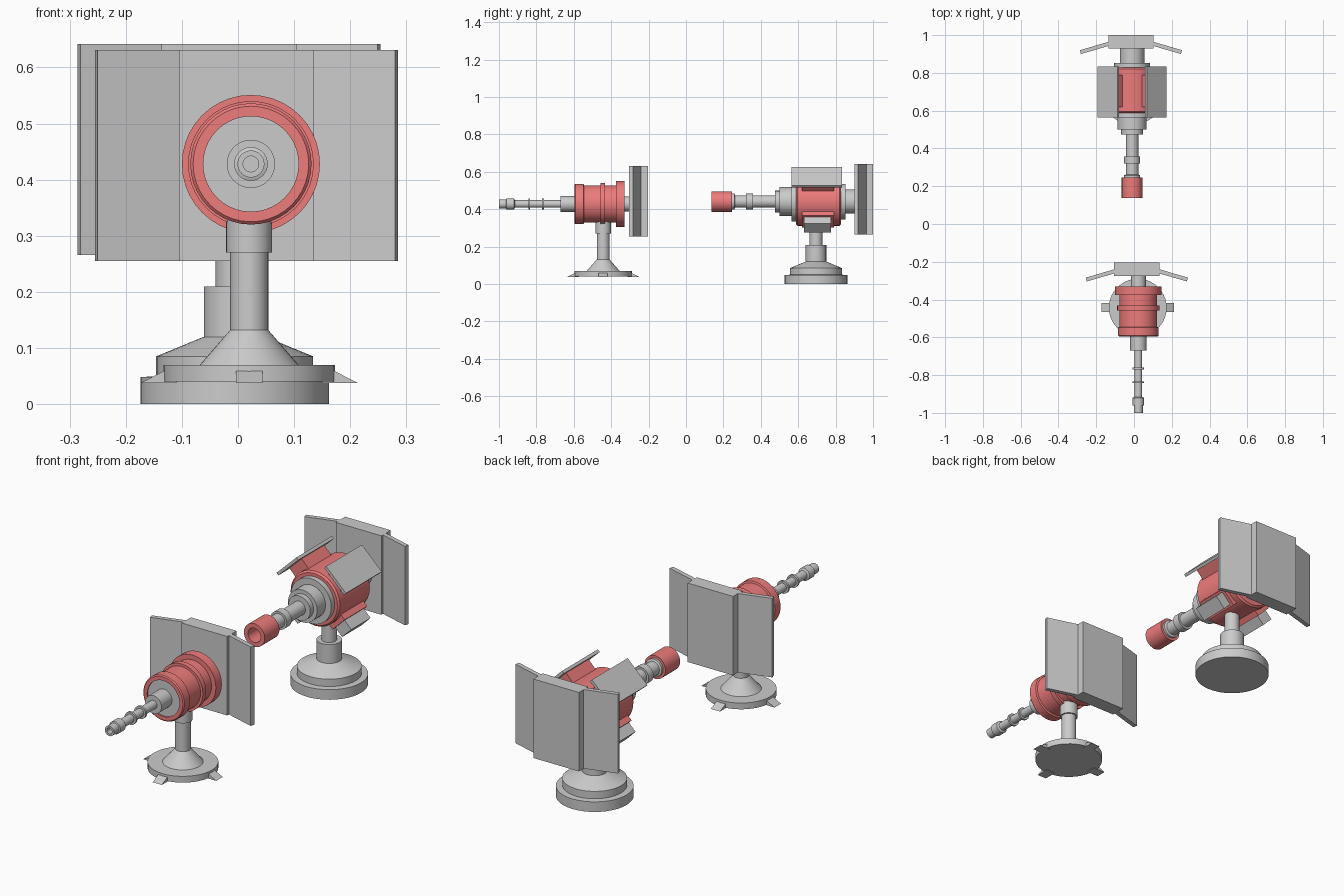
import bpy, bmesh, math
from mathutils import Matrix, Vector

if "Cube" in bpy.data.objects:
    bpy.data.objects.remove(bpy.data.objects["Cube"])

red = bpy.data.materials.new("red_paint")
red.diffuse_color = (0.85, 0.2, 0.2, 1)
red.use_nodes = True
red.node_tree.nodes["Principled BSDF"].inputs["Base Color"].default_value = red.diffuse_color


def finish(name, bm, mat=None, smooth=False):
    bmesh.ops.recalc_face_normals(bm, faces=bm.faces)
    me = bpy.data.meshes.new(name)
    bm.to_mesh(me)
    bm.free()
    ob = bpy.data.objects.new(name, me)
    bpy.context.collection.objects.link(ob)
    if mat:
        me.materials.append(mat)
    if smooth:
        bpy.ops.object.select_all(action='DESELECT')
        ob.select_set(True)
        bpy.context.view_layer.objects.active = ob
        bpy.ops.object.shade_smooth_by_angle(angle=math.radians(30))
    return ob


def lathe(name, profile, base, along_y=False, mat=None, n=40):
    """Spin (radius, position) points round z, or round y when along_y."""
    bm = bmesh.new()
    vs = [bm.verts.new((r, 0, p)) for r, p in profile]
    es = [bm.edges.new(e) for e in zip(vs, vs[1:])]
    bmesh.ops.spin(bm, geom=vs + es, cent=(0, 0, 0), axis=(0, 0, 1),
                   angle=math.tau, steps=n, use_duplicate=False)
    bmesh.ops.remove_doubles(bm, verts=bm.verts, dist=1e-5)
    if along_y:
        bm.transform(Matrix.Rotation(-math.pi / 2, 4, 'X'))
    bm.transform(Matrix.Translation(base))
    return finish(name, bm, mat, True)


def extrude(name, outline, to3d, depth, mat=None):
    """Solid from a flat outline; to3d maps 2D points to 3D."""
    bm = bmesh.new()
    face = bm.faces.new([bm.verts.new(to3d(*p)) for p in outline])
    new = bmesh.ops.extrude_face_region(bm, geom=[face])["geom"]
    bmesh.ops.translate(bm, vec=Vector(depth),
                        verts=[v for v in new if isinstance(v, bmesh.types.BMVert)])
    return finish(name, bm, mat)


def radial_box(name, axis, angle, r0, r1, width, y0, y1, mat=None):
    """Box reaching from r0 to r1 away from a y axis at the given angle."""
    bm = bmesh.new()
    bmesh.ops.create_cube(bm, size=1)
    bm.transform(Matrix.Translation((axis[0], (y0 + y1) / 2, axis[1]))
                 @ Matrix.Rotation(-angle, 4, 'Y')
                 @ Matrix.Translation(((r0 + r1) / 2, 0, 0))
                 @ Matrix.Diagonal((r1 - r0, y1 - y0, width, 1)))
    return finish(name, bm, mat)


def shield(prefix, cx, back, z0):
    h = (0, 0, 0.376)
    place = lambda x, y: (cx + x, back + y, z0)
    extrude(prefix + "_shield_centre",
            [(-.12, -.07), (.12, -.07), (.12, 0), (-.12, 0)], place, h)
    for s, side in ((-1, "left"), (1, "right")):
        wing = [(.11, -.033), (.27, -.08), (.265, -.10), (.11, -.055)]
        extrude(f"{prefix}_shield_{side}", [(s * x, y) for x, y in wing], place, h)


# ---- Front turret ----
ax, az, py = 0.023, 0.428, -0.443
A = (ax, 0, az)
lathe("front_barrel", [
    (0, -.93), (.014, -.93), (.014, -1), (.024, -1), (.024, -.962), (.03, -.96), (.03, -.92),
    (.02, -.915), (.02, -.843), (.03, -.843), (.03, -.833), (.02, -.833),
    (.02, -.77), (.03, -.77), (.03, -.76), (.02, -.76), (.02, -.67),
    (.043, -.67), (.043, -.58), (0, -.58)], A, True)
lathe("front_face_plate", [(0, -.59), (.086, -.59), (.086, -.57), (0, -.57)], A, True)
lathe("front_body", [
    (0, -.58), (.085, -.58), (.085, -.595), (.103, -.595), (.108, -.59), (.108, -.548),
    (.1, -.545), (.1, -.457), (.112, -.457), (.112, -.432), (.1, -.432), (.1, -.375),
    (.123, -.375), (.123, -.33), (0, -.33)], A, True, red)
lathe("front_rear_link", [(0, -.34), (.04, -.34), (.04, -.26), (0, -.26)], A, True)
shield("front", 0.015, -0.204, 0.255)
lathe("front_pedestal", [
    (0, .04), (.153, .04), (.153, .07), (.088, .07), (.034, .132), (.034, .27),
    (.041, .27), (.041, .36), (0, .36)], (0.02, py, 0))

# Four wedge feet
for i in range(4):
    rot = Matrix.Rotation(i * math.pi / 2, 3, 'Z')
    extrude(f"front_foot_{i + 1}", [(.13, .038), (.193, .038), (.15, .06), (.13, .06)],
            lambda r, z: Vector((0.02, py, 0)) + rot @ Vector((r, -.024, z)),
            rot @ Vector((0, .048, 0)))

# ---- Back turret ----
bx, bz, qy = -0.01, 0.441, 0.695
B = (bx, 0, bz)
lathe("back_muzzle", [
    (0, .22), (.034, .22), (.034, .137), (.055, .137), (.055, .247), (0, .247)], B, True, red)
lathe("back_barrel", [
    (0, .24), (.043, .24), (.043, .258), (.033, .262), (.033, .32), (.043, .32), (.043, .357),
    (.033, .357), (.033, .475), (.058, .475), (.058, .50), (.077, .50), (.077, .563),
    (.107, .563), (.107, .60), (0, .60)], B, True)
lathe("back_body", [
    (0, .588), (.122, .588), (.13, .596), (.13, .82), (.122, .828), (0, .828)], B, True, red)
lathe("back_rear_link", [
    (0, .82), (.095, .82), (.095, .852), (.065, .852), (.065, .94), (0, .94)], B, True)
shield("back", -0.016, 1.0, 0.266)

# Roof plates and lower blocks, mirrored left and right
for side, up, down in (("right", 46, -45), ("left", 134, -135)):
    u, d = math.radians(up), math.radians(down)
    radial_box(f"back_plate_mount_{side}", (bx, bz), u, .1, .178, .09, .62, .79, red)
    radial_box(f"back_plate_{side}", (bx, bz), u, .174, .188, .145, .565, .835)
    radial_box(f"back_block_mount_{side}", (bx, bz), d, .1, .15, .09, .62, .79, red)
    radial_box(f"back_block_{side}", (bx, bz), d, .13, .2, .068, .63, .775)

lathe("back_pedestal", [
    (0, 0), (.168, 0), (.168, .048), (.14, .05), (.14, .085), (.06, .118), (.055, .12),
    (.055, .21), (.034, .21), (.034, .36), (0, .36)], (-0.006, qy, 0))
